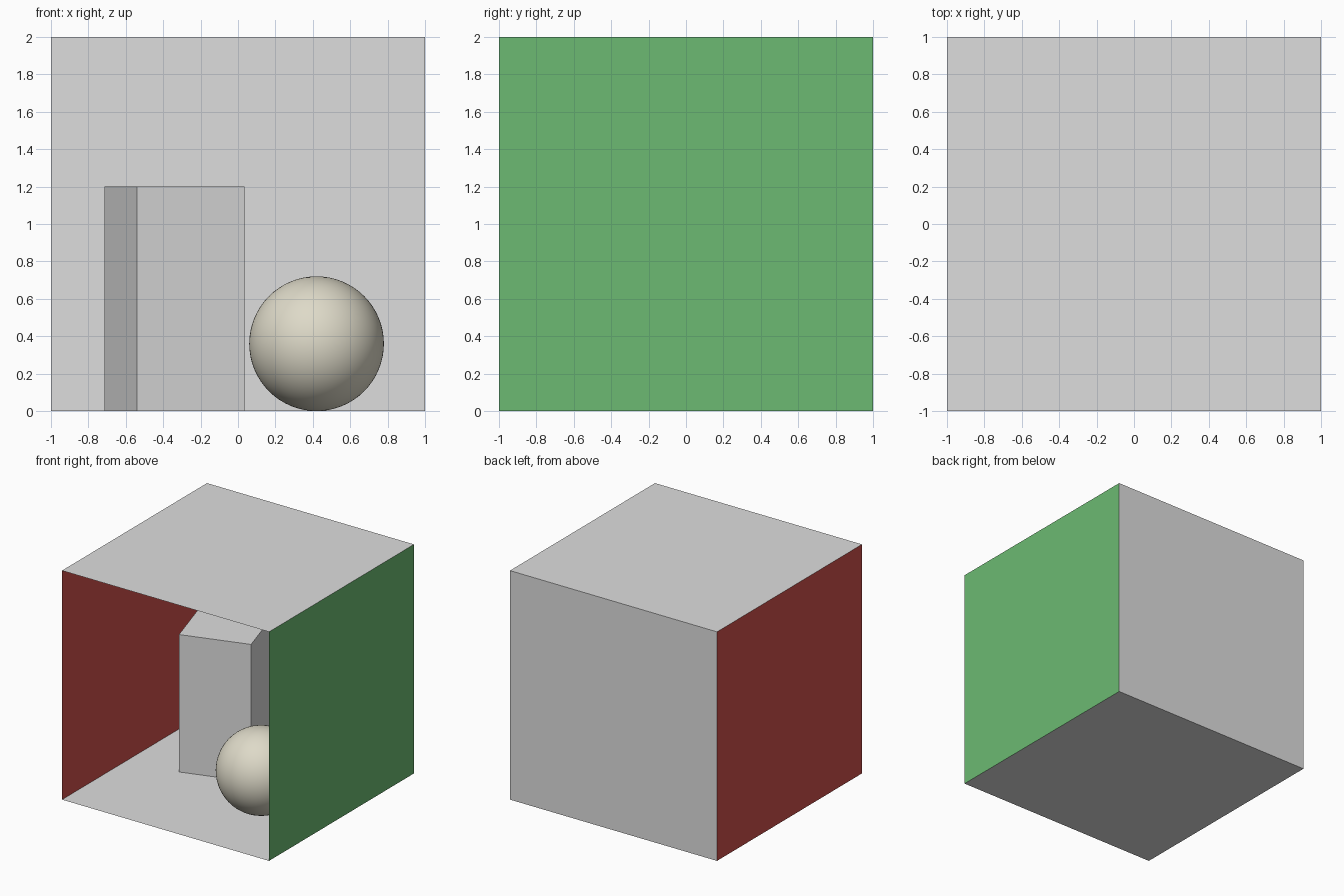
import bpy, math

if "Cube" in bpy.data.objects:
    bpy.data.objects.remove(bpy.data.objects["Cube"])

HALF_PI = math.pi / 2


def material(name, rgb):
    m = bpy.data.materials.new(name)
    m.diffuse_color = (*rgb, 1)
    m.use_nodes = True
    m.node_tree.nodes["Principled BSDF"].inputs["Base Color"].default_value = m.diffuse_color
    return m


white = material("white paint", (0.73, 0.73, 0.73))
red = material("red paint", (0.63, 0.08, 0.07))
green = material("green paint", (0.15, 0.49, 0.17))
cream = material("cream", (0.73, 0.70, 0.58))


def finish(name, mat):
    ob = bpy.context.object
    ob.name = name
    ob.data.materials.append(mat)
    return ob


def panel(name, loc, rot, mat):
    bpy.ops.mesh.primitive_plane_add(size=2, location=loc, rotation=rot)
    return finish(name, mat)


# Room shell, open at the front; panels face inwards
panel("floor", (0, 0, 0), (0, 0, 0), white)
panel("ceiling", (0, 0, 2), (math.pi, 0, 0), white)
panel("back_wall", (0, 1, 1), (HALF_PI, 0, 0), white)
panel("left_wall", (-1, 0, 1), (0, HALF_PI, 0), red)
panel("right_wall", (1, 0, 1), (0, -HALF_PI, 0), green)

# Tall block, turned slightly
bpy.ops.mesh.primitive_cube_add(size=1, location=(-0.34, 0.33, 0.6),
                                rotation=(0, 0, math.radians(17)))
block = finish("tall_block", white)
block.scale = (0.6, 0.6, 1.2)

# Ball resting on the floor
bpy.ops.mesh.primitive_uv_sphere_add(segments=64, ring_count=32, radius=0.36,
                                     location=(0.42, -0.28, 0.36))
finish("ball", cream)
bpy.ops.object.shade_smooth()
